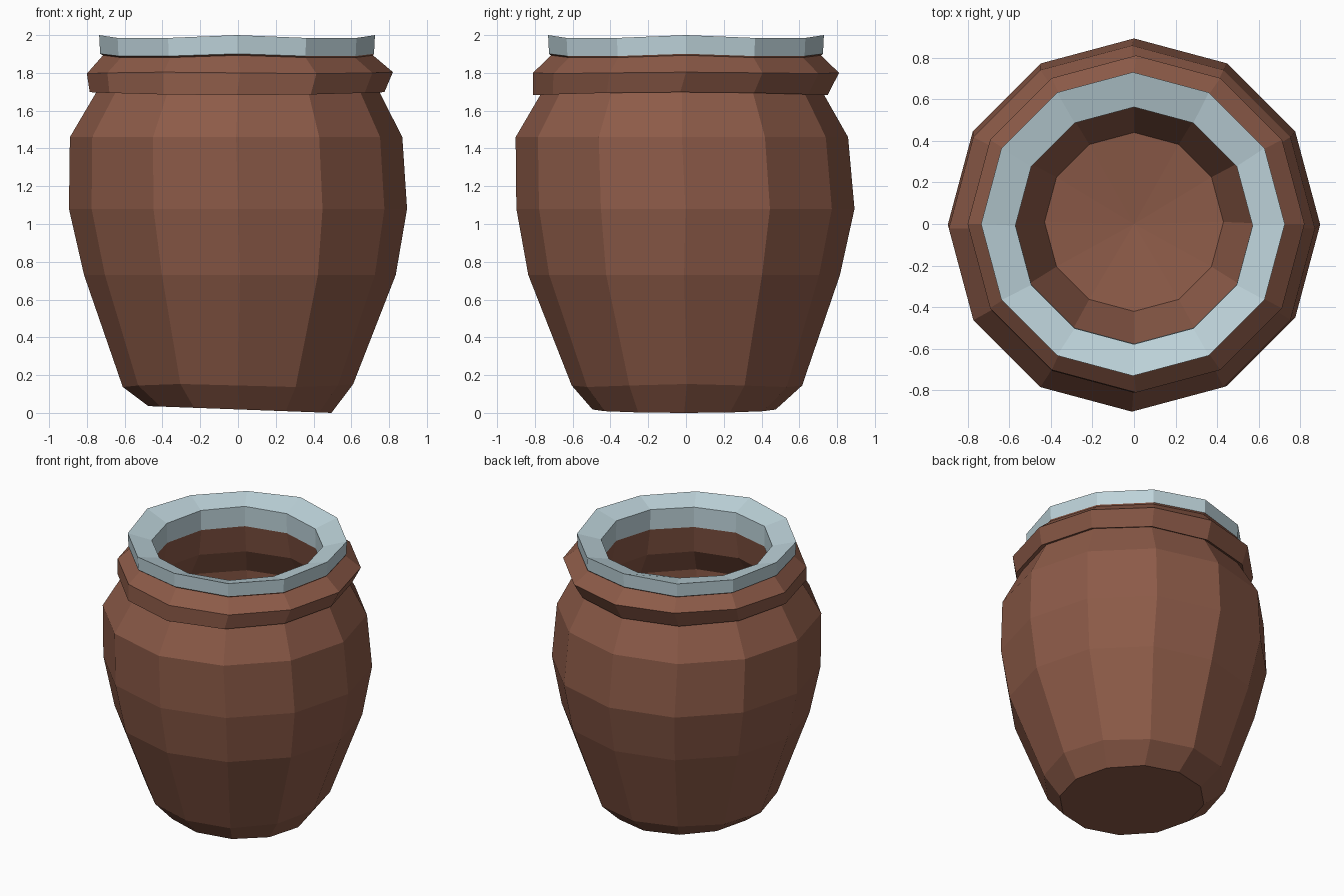
import bpy, math

if "Cube" in bpy.data.objects:
    bpy.data.objects.remove(bpy.data.objects["Cube"])

SIDES = 12


def material(name, rgb):
    m = bpy.data.materials.new(name)
    m.diffuse_color = (*rgb, 1)
    m.use_nodes = True
    m.node_tree.nodes["Principled BSDF"].inputs["Base Color"].default_value = m.diffuse_color
    return m


clay = material("brown clay", (0.265, 0.104, 0.065))
glaze = material("pale blue glaze", (0.51, 0.65, 0.70))


def lathe(name, rings, mat, start=None, end=None):
    """Join rings (radius, z, shift x, shift y, wobble z, wobble cycles);
    start and end are optional heights of closing centre points."""
    verts, faces = [], []
    for r, z, dx, dy, wob, cyc in rings:
        for i in range(SIDES):
            a = 2 * math.pi * i / SIDES
            verts.append((dx + r * math.cos(a), dy + r * math.sin(a),
                          z + wob * math.cos(cyc * a)))
    for k in range(len(rings) - 1):
        for i in range(SIDES):
            j = (i + 1) % SIDES
            p, q = k * SIDES, (k + 1) * SIDES
            faces.append((p + i, p + j, q + j, q + i))
    last = (len(rings) - 1) * SIDES
    for z, base, flip in ((start, 0, True), (end, last, False)):
        if z is None:
            continue
        c = len(verts)
        verts.append((0, 0, z))
        for i in range(SIDES):
            j = (i + 1) % SIDES
            f = (base + i, base + j, c)
            faces.append(f[::-1] if flip else f)
    me = bpy.data.meshes.new(name)
    me.from_pydata(verts, [], faces)
    me.materials.append(mat)
    me.update()
    ob = bpy.data.objects.new(name, me)
    bpy.context.collection.objects.link(ob)
    return ob


# Edges shared by the clay and the glazed rim
lip_outer = (0.725, 1.893, -0.005, 0.0, 0.008, 4)
lip_inner = (0.570, 1.80, 0.0, -0.005, 0.005, 3)

# Outer wall: foot, belly, shoulder and raised collar
lathe("jar_outer_wall", [
    (0.485, 0.018, 0.01, -0.01, -0.018, 1),
    (0.610, 0.145, 0.0, 0.005, 0.008, 3),
    (0.825, 0.73, 0.01, -0.01, 0.0, 1),
    (0.895, 1.08, 0.0, -0.003, 0.0, 1),
    (0.880, 1.46, -0.01, -0.022, 0.0, 1),
    (0.745, 1.70, 0.0, -0.02, 0.006, 2),
    (0.780, 1.69, -0.005, -0.03, 0.008, 2),
    (0.810, 1.80, 0.01, 0.0, 0.004, 3),
    (0.715, 1.885, 0.0, 0.0, 0.008, 4),
    lip_outer,
], clay, start=0.02)

# Glazed rim sloping gently inwards
lathe("glazed_rim", [
    lip_outer,
    (0.730, 1.99, -0.005, 0.0, 0.010, 4),
    (0.570, 1.945, 0.0, -0.008, 0.006, 3),
    lip_inner,
], glaze)

# Inner wall and dished floor
lathe("jar_inner_wall", [
    lip_inner,
    (0.610, 1.60, 0.0, 0.0, 0.0, 1),
    (0.730, 1.41, 0.0, -0.01, 0.0, 1),
    (0.745, 1.08, 0.0, 0.0, 0.0, 1),
    (0.675, 0.76, 0.0, 0.0, 0.0, 1),
    (0.430, 0.20, 0.0, 0.01, 0.0, 1),
], clay, end=0.15)
